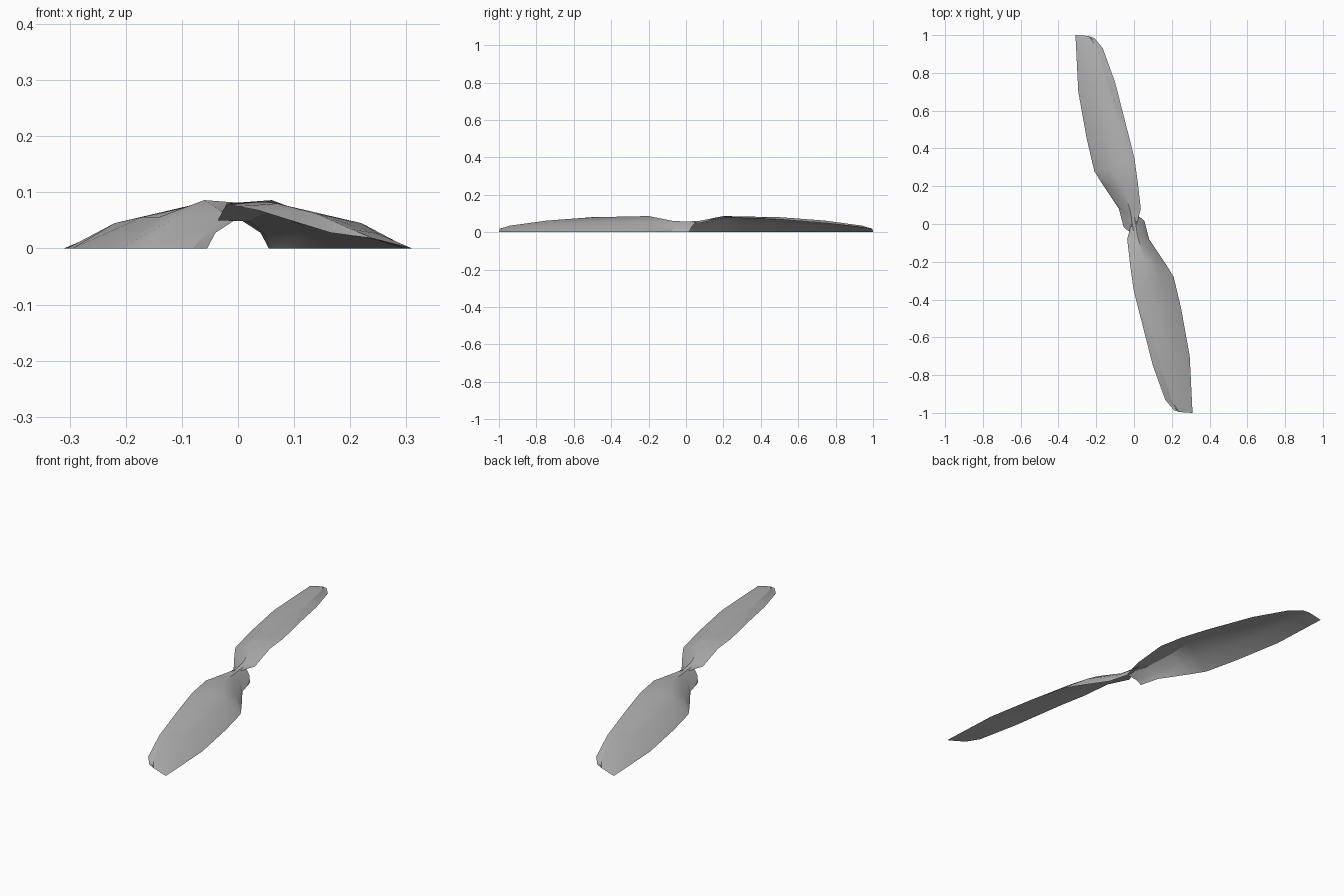
import bpy, bmesh, math

cube = bpy.data.objects.get("Cube")
if cube:
    bpy.data.objects.remove(cube, do_unlink=True)

# One plain grey for the whole propeller
grey = bpy.data.materials.new("plain_grey")
grey.use_nodes = True
colour = (0.45, 0.45, 0.45, 1.0)
grey.diffuse_color = colour
grey.node_tree.nodes["Principled BSDF"].inputs["Base Color"].default_value = colour

# Blade cross-sections from tip to root; each runs from the low trailing edge
# over the crown to the raised leading edge
SECTIONS = [
    [(.31, -1, 0), (.27, -.998, .01), (.24, -.995, .018), (.21, -.985, .022)],
    [(.305, -.9, 0), (.25, -.93, .026), (.2, -.94, .035), (.165, -.93, .028)],
    [(.295, -.7, 0), (.22, -.72, .045), (.14, -.74, .062), (.1, -.75, .048)],
    [(.25, -.45, 0), (.17, -.47, .056), (.07, -.5, .08), (.036, -.5, .068)],
    [(.21, -.28, 0), (.14, -.3, .056), (.05, -.33, .083), (-.002, -.35, .075)],
    [(.17, -.215, 0), (.12, -.2, .05), (.06, -.2, .086), (-.02, -.22, .08)],
    [(.08, -.08, 0), (.05, -.06, .035), (.02, -.07, .06), (-.036, -.08, .05)],
    [(.055, .015, 0), (.04, .03, .028), (0, .055, .054), (-.02, -.06, .05)],
]
THICKNESS = 0.012


def make_blade(name, angle):
    """Loft a closed cambered blade: top and underside share their outline."""
    bm = bmesh.new()
    top = [[bm.verts.new(p) for p in section] for section in SECTIONS]
    last_row, last_col = len(top) - 1, len(top[0]) - 1

    # Underside: inner points dropped, outline points shared with the top
    under = []
    for r, row in enumerate(top):
        under.append([])
        for c, vert in enumerate(row):
            if r in (0, last_row) or c in (0, last_col):
                under[r].append(vert)
            else:
                x, y, z = vert.co
                under[r].append(bm.verts.new((x, y, z - THICKNESS)))

    for skin in (top, under):
        for r in range(last_row):
            for c in range(last_col):
                quad = [skin[r][c], skin[r + 1][c],
                        skin[r + 1][c + 1], skin[r][c + 1]]
                if skin is under:
                    quad.reverse()
                # Split each patch into two facets
                for tri in (quad[:3], [quad[0], quad[2], quad[3]]):
                    if bm.faces.get(tri) is None:
                        bm.faces.new(tri)

    bmesh.ops.recalc_face_normals(bm, faces=bm.faces)
    mesh = bpy.data.meshes.new(name)
    bm.to_mesh(mesh)
    bm.free()
    mesh.materials.append(grey)

    blade = bpy.data.objects.new(name, mesh)
    blade.rotation_euler.z = angle
    bpy.context.collection.objects.link(blade)
    bpy.ops.object.select_all(action="DESELECT")
    blade.select_set(True)
    bpy.context.view_layer.objects.active = blade
    bpy.ops.object.shade_smooth_by_angle(angle=math.radians(25))


# Two identical blades, half a turn apart
make_blade("front_blade", 0)
make_blade("back_blade", math.pi)
